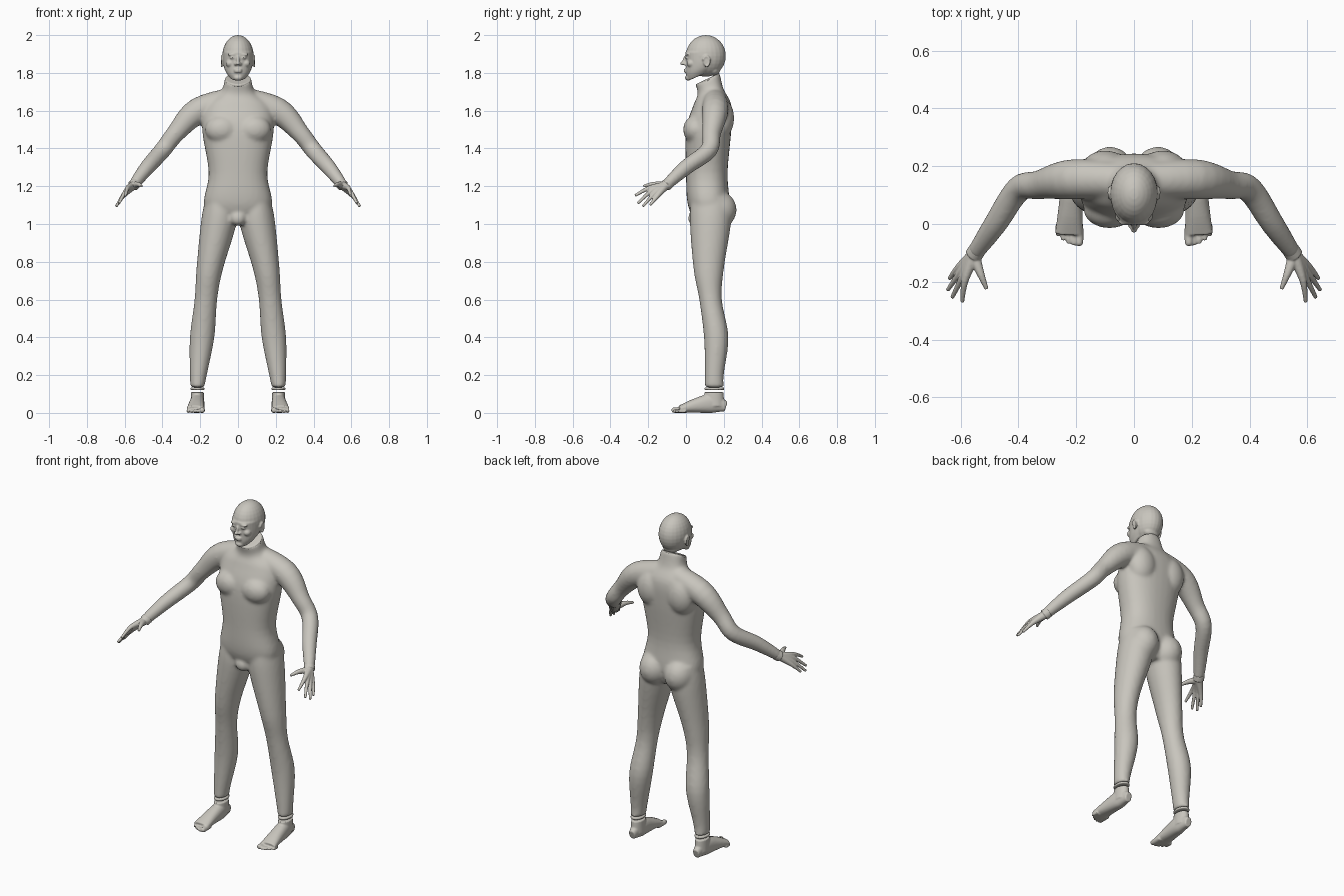
import bpy, bmesh, math
from mathutils import Vector, Matrix

if "Cube" in bpy.data.objects:
    bpy.data.objects.remove(bpy.data.objects["Cube"])

COLOUR = (.58, .56, .51, 1)
grey = bpy.data.materials.new("warm_grey")
grey.use_nodes = True
grey.diffuse_color = COLOUR
grey.node_tree.nodes["Principled BSDF"].inputs["Base Color"].default_value = COLOUR


def spline(sections, steps=5):
    """Smooth in-between sections that pass through the given ones."""
    last = len(sections) - 1
    result = []
    for i in range(last):
        window = (sections[max(i - 1, 0)], sections[i], sections[i + 1], sections[min(i + 2, last)])
        for k in range(steps):
            t = k / steps
            result.append([q + t / 2 * (r - p + t * (2 * p - 5 * q + 4 * r - s + t * (3 * (q - r) + s - p)))
                           for p, q, r, s in zip(*window)])
    result.append(sections[last])
    return result


def loft(bm, sections, power=2, level=False, sides=32):
    """Closed skin through oval sections: x, y, z, half width, half depth, optional tilt.
    Level rings lie flat apart from their tilt, others follow the path."""
    sections = spline([(*section, 0)[:6] for section in sections])
    centres = [Vector(section[:3]) for section in sections]
    rings = []
    for i, (x, y, z, width, depth, tilt) in enumerate(sections):
        normal = Vector((0, -math.sin(tilt), math.cos(tilt)))
        if not level:
            normal = (centres[min(i + 1, len(centres) - 1)] - centres[max(i - 1, 0)]).normalized()
        across = Vector((1, 0, 0))
        across = (across - normal * across.dot(normal)).normalized()
        along = normal.cross(across)
        ring = []
        for k in range(sides):
            angle = math.tau * k / sides
            c, s = math.cos(angle), math.sin(angle)
            p = math.copysign(abs(c) ** (2 / power), c) * width
            q = math.copysign(abs(s) ** (2 / power), s) * depth
            ring.append(bm.verts.new(centres[i] + across * p + along * q))
        rings.append(ring)
    for lower, upper in zip(rings, rings[1:]):
        for k in range(sides):
            j = (k + 1) % sides
            bm.faces.new((lower[k], lower[j], upper[j], upper[k]))
    bm.faces.new(rings[0][::-1])
    bm.faces.new(rings[-1])


def tube(bm, points):
    """Round limb through points: x, y, z, radius."""
    loft(bm, [(*point, point[3]) for point in points], sides=20)


def ball(bm, centre, radii, tilt=0):
    matrix = Matrix.Translation(centre) @ Matrix.Rotation(tilt, 4, 'X') @ Matrix.Diagonal((*radii, 1))
    bmesh.ops.create_uvsphere(bm, u_segments=24, v_segments=16, radius=1, matrix=matrix)


def flip(sections, side):
    return [(side * section[0], *section[1:]) for section in sections]


def lowered(section, drop):
    """Copy of a section moved down, for the thin bands at open ends."""
    return (*section[:2], section[2] - drop, *section[3:])


def finish(bm, name, voxel, softness):
    """Fuse the overlapping forms into one smooth skin."""
    bmesh.ops.recalc_face_normals(bm, faces=bm.faces)
    mesh = bpy.data.meshes.new(name)
    bm.to_mesh(mesh)
    bm.free()
    mesh.materials.append(grey)
    part = bpy.data.objects.new(name, mesh)
    bpy.context.collection.objects.link(part)
    fuse = part.modifiers.new("fuse", 'REMESH')
    fuse.mode = 'VOXEL'
    fuse.voxel_size = voxel
    fuse.use_smooth_shade = True
    soften = part.modifiers.new("soften", 'SMOOTH')
    soften.factor = .5
    soften.iterations = softness


SIDES = {"left": 1, "right": -1}

TORSO = [(0, .13, 1, .1, .07, 0), (0, .12, 1.1, .18, .11, 0), (0, .11, 1.27, .155, .11, 0),
         (0, .12, 1.5, .19, .12, 0), (0, .14, 1.63, .17, .1, 0), (0, .13, 1.7, .09, .07, .2),
         (0, .115, 1.77, .07, .07, .45)]
LEG = [(.1, .13, 1.14, .07, .1), (.1, .13, 1.02, .095, .11), (.15, .12, .76, .07, .08),
       (.17, .13, .6, .06, .06), (.19, .16, .4, .065, .065), (.21, .15, .2, .045, .05),
       (.215, .15, .135, .037, .052)]
ARM = [(0, .15, 1.67, .06), (.21, .155, 1.6, .07), (.33, .135, 1.48, .05),
       (.4, .12, 1.39, .046), (.48, 0, 1.3, .041), (.55, -.1, 1.21, .03)]

# Torso with chest, shoulder blade and buttock masses, arms and legs
body = bmesh.new()
loft(body, TORSO, power=2.3, level=True)
ball(body, (0, .05, 1.03), (.045, .04, .04))
for side in SIDES.values():
    ball(body, (side * .085, .05, 1.5), (.09, .065, .075))
    ball(body, (side * .1, .185, 1.56), (.085, .07, .11))
    ball(body, (side * .083, .17, 1.075), (.088, .098, .1))
    tube(body, flip(ARM, side))
    loft(body, flip(LEG, side), level=True)
finish(body, "body", .0095, 8)

# Collar at the neck opening
collar = bmesh.new()
loft(collar, [lowered(TORSO[-1], .015), TORSO[-1]], level=True)
finish(collar, "neck_collar", .005, 2)

# Head: cranium, face narrowing to the jaw, nape
head = bmesh.new()
ball(head, (0, .105, 1.89), (.083, .106, .11))
loft(head, [(0, .1, 1.91, .08, .104, 0), (0, .1, 1.86, .08, .102, .15),
            (0, .09, 1.82, .07, .094, .3), (0, .083, 1.79, .05, .08, .42)], power=2.1, level=True)
ball(head, (0, .147, 1.818), (.05, .034, .034))
# Nose, lips and chin
ball(head, (0, -.006, 1.868), (.009, .012, .028), tilt=-.35)
ball(head, (0, -.016, 1.85), (.012, .015, .01))
for lip in (1.807, 1.817):
    ball(head, (0, .002, lip), (.023, .015, .006))
ball(head, (0, .012, 1.774), (.024, .017, .015))
for side in SIDES.values():
    # Nostril, brow, eye and cheekbone
    ball(head, (side * .012, -.004, 1.847), (.009, .012, .008))
    ball(head, (side * .03, .008, 1.897), (.026, .013, .007))
    ball(head, (side * .03, .005, 1.88), (.014, .01, .006))
    ball(head, (side * .043, .026, 1.85), (.022, .022, .02))
    # Ear with its rim
    ear = Vector((side * .083, .108, 1.862))
    ball(head, ear, (.006, .016, .026), tilt=-.2)
    for k in range(12):
        angle = k * .4 - 1.6
        rim = Vector((side * .004, .017 * math.cos(angle), .026 * math.sin(angle)))
        ball(head, ear + rim, (.005, .006, .007))
finish(head, "head", .0045, 3)

# Hands: every finger starts at the wrist, so the palm forms where they overlap
WRIST = (.555, -.108, 1.203)
KNUCKLES = Vector((.585, -.195, 1.19)), Vector((.607, -.15, 1.15))
TIPS = Vector((.595, -.27, 1.15)), Vector((.64, -.19, 1.1))
REACH = Vector((.02, -.012, -.024))
THUMB = [(*WRIST, .022), (.53, -.175, 1.21, .013), (.51, -.225, 1.2, .007)]
for name, side in SIDES.items():
    hand = bmesh.new()
    for finger in range(4):
        across = finger / 3
        knuckle = KNUCKLES[0].lerp(KNUCKLES[1], across)
        tip = TIPS[0].lerp(TIPS[1], across)
        if finger in (1, 2):
            tip += REACH
        tube(hand, flip([(*WRIST, .023), (*knuckle, .0125), (*tip, .007)], side))
    tube(hand, flip(THUMB, side))
    tube(hand, flip([(.54, -.086, 1.22, .03), (*WRIST, .031)], side))
    finish(hand, name + "_hand", .0035, 3)

# Feet with toes, and the hem band above each ankle
FOOT = [(.215, .212, .033, .02, .026), (.215, .14, .05, .036, .05),
        (.22, .05, .038, .042, .038), (.225, -.035, .019, .048, .019)]
ANKLE = [(.215, .15, .035, .037, .054), (.215, .148, .11, .034, .05)]
for name, side in SIDES.items():
    foot = bmesh.new()
    loft(foot, flip(FOOT, side), power=2.3)
    loft(foot, flip(ANKLE, side), level=True)
    for toe in range(5):
        radius = .0105 - .0006 * toe if toe else .0145
        x = .19 + .0185 * toe
        tip = .002 * toe * toe - .076
        tube(foot, flip([(x, 0, radius, radius), (x, tip + .015, radius, radius),
                         (x, tip, radius, radius * .6)], side))
    finish(foot, name + "_foot", .0045, 3)

    hem = bmesh.new()
    loft(hem, flip([lowered(LEG[-1], .014), LEG[-1]], side), level=True)
    finish(hem, name + "_leg_hem", .004, 1)
